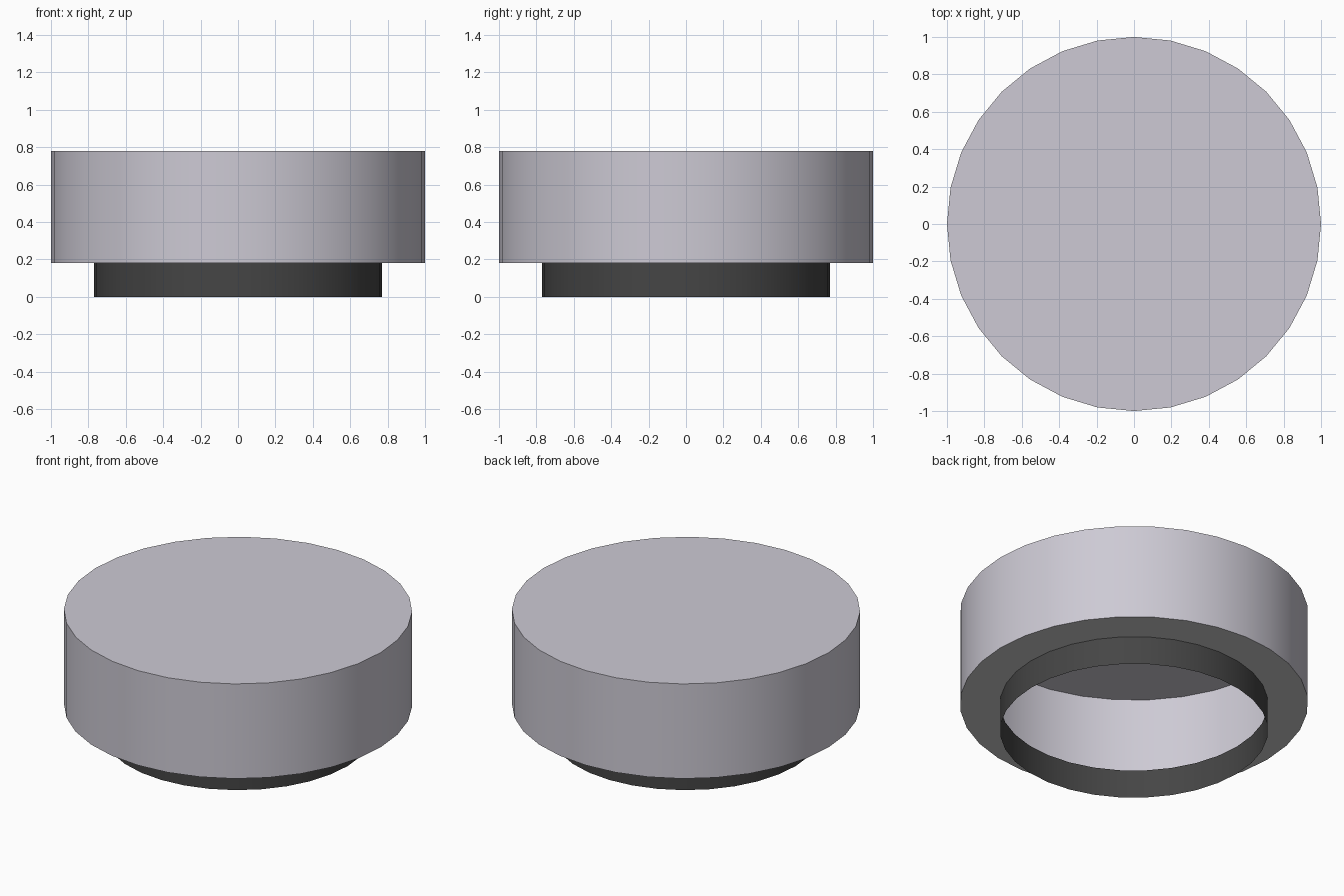
import bpy
from math import cos, sin, pi, radians

if "Cube" in bpy.data.objects:
    bpy.data.objects.remove(bpy.data.objects["Cube"])

SIDES = 32


def material(name, rgb):
    mat = bpy.data.materials.new(name)
    mat.diffuse_color = (*rgb, 1)
    mat.use_nodes = True
    mat.node_tree.nodes["Principled BSDF"].inputs["Base Color"].default_value = mat.diffuse_color
    return mat


def lathe(name, profile, mat=None, cap=False):
    """Revolve (radius, z) points, listed bottom to top, into an open shell."""
    verts = [(r * cos(2 * pi * i / SIDES), r * sin(2 * pi * i / SIDES), z)
             for r, z in profile for i in range(SIDES)]
    faces = []
    for k in range(len(profile) - 1):
        a, b = k * SIDES, (k + 1) * SIDES
        for i in range(SIDES):
            j = (i + 1) % SIDES
            faces.append((a + i, a + j, b + j, b + i))
    if cap:
        top = (len(profile) - 1) * SIDES
        faces.append(tuple(range(top, top + SIDES)))
    mesh = bpy.data.meshes.new(name)
    mesh.from_pydata(verts, [], faces)
    obj = bpy.data.objects.new(name, mesh)
    bpy.context.collection.objects.link(obj)
    if mat:
        mesh.materials.append(mat)
    bpy.ops.object.select_all(action='DESELECT')
    obj.select_set(True)
    bpy.context.view_layer.objects.active = obj
    bpy.ops.object.shade_smooth_by_angle(angle=radians(30))
    return obj


silver = material("silver", (0.61, 0.59, 0.66))
black = material("black", (0.06, 0.06, 0.06))

# Hollow drum with a closed top
lathe("drum", [(1.0, 0.18), (1.0, 0.78)], silver, cap=True)

# Flat grey ledge under the drum
lathe("underside_ledge", [(0.77, 0.18), (1.0, 0.18)])

# Dark open collar at the base
lathe("base_collar", [(0.77, 0.0), (0.77, 0.18)], black)
